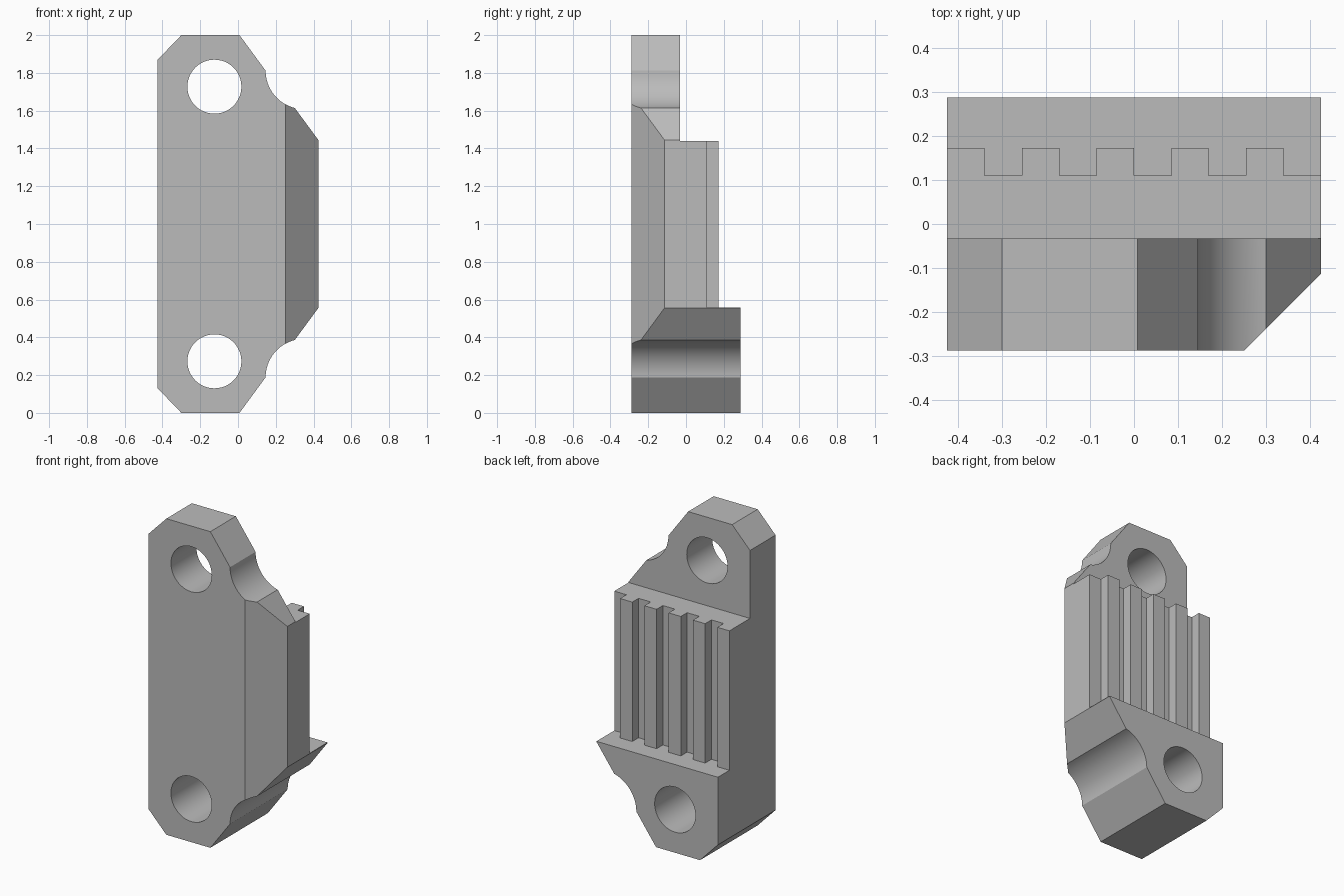
import bpy, bmesh, math
from mathutils import Vector

cube = bpy.data.objects.get("Cube")
if cube:
    bpy.data.objects.remove(cube, do_unlink=True)

HALF_X, HALF_Y = 0.425, 0.288
SHELF, LEDGE = 0.558, 1.44          # heights of the two steps on the back
RIB_Y, GROOVE_Y, LUG_Y = 0.173, 0.11, -0.033
PITCH = 2 * HALF_X / 10

grey = bpy.data.materials.new("plain grey")
grey.use_nodes = True
colour = (0.5, 0.5, 0.5, 1)
grey.diffuse_color = colour
grey.node_tree.nodes["Principled BSDF"].inputs["Base Color"].default_value = colour


def make_object(name, bm):
    bmesh.ops.recalc_face_normals(bm, faces=bm.faces[:])
    mesh = bpy.data.meshes.new(name)
    bm.to_mesh(mesh)
    bm.free()
    obj = bpy.data.objects.new(name, mesh)
    bpy.context.collection.objects.link(obj)
    mesh.materials.append(grey)
    return obj


def prism(name, outline, y0, y1):
    """Extrude an x-z outline from y0 to y1."""
    bm = bmesh.new()
    face = bm.faces.new([bm.verts.new((x, y0, z)) for x, z in outline])
    out = bmesh.ops.extrude_face_region(bm, geom=[face])
    moved = [v for v in out["geom"] if isinstance(v, bmesh.types.BMVert)]
    bmesh.ops.translate(bm, verts=moved, vec=(0, y1 - y0, 0))
    return make_object(name, bm)


def box(name, x0, x1, y0, z0, z1):
    return prism(name, [(x0, z0), (x1, z0), (x1, z1), (x0, z1)], y0, 1)


def circle(cx, cz, r, start, end, steps):
    angles = [math.radians(start + (end - start) * i / steps) for i in range(steps + 1)]
    return [(cx + r * math.cos(a), cz + r * math.sin(a)) for a in angles]


def cut(target, cutter):
    cutter.hide_render = True
    mod = target.modifiers.new("cut", "BOOLEAN")
    mod.operation = "DIFFERENCE"
    mod.solver = "EXACT"
    mod.object = cutter
    bpy.ops.object.select_all(action="DESELECT")
    bpy.context.view_layer.objects.active = target
    target.select_set(True)
    bpy.ops.object.modifier_apply(modifier=mod.name)
    bpy.data.objects.remove(cutter, do_unlink=True)


# Plate outline: lower half with its round side notch, mirrored upward
lower = [(-HALF_X, 0.13), (-0.3, 0), (0.008, 0)]
lower += circle(0.35, 0.188, 0.204, 180, 104, 16)
lower += [(HALF_X, 0.555)]
outline = lower + [(x, 2 - z) for x, z in reversed(lower)]
body = prism("ribbed_bracket", outline, -HALF_Y, HALF_Y)

# Long bevel along the front left edge
bm = bmesh.new()
bm.from_mesh(body.data)
out = bmesh.ops.bisect_plane(
    bm, geom=bm.verts[:] + bm.edges[:] + bm.faces[:],
    plane_co=Vector((0.251, -HALF_Y, 0)), plane_no=Vector((1, -1, 0)), clear_outer=True)
rim = [e for e in out["geom_cut"] if isinstance(e, bmesh.types.BMEdge)]
bmesh.ops.holes_fill(bm, edges=rim, sides=0)
bmesh.ops.recalc_face_normals(bm, faces=bm.faces[:])
bm.to_mesh(body.data)
bm.free()

# Stepped back: thin upper lug and recessed middle
cut(body, box("lug_cutter", -1, 1, LUG_Y, LEDGE, 3))
cut(body, box("recess_cutter", -1, 1, RIB_Y, SHELF, 3))

# Vertical grooves between the ribs
for i in range(5):
    x0 = -HALF_X + (2 * i + 1) * PITCH
    x1 = x0 + PITCH if i < 4 else 1
    cut(body, box("groove_cutter", x0, x1, GROOVE_Y, SHELF, 3))

# Bolt holes
for z in (0.273, 1.727):
    cut(body, prism("hole_cutter", circle(-0.125, z, 0.143, 0, 360, 48)[:-1], -1, 1))

bpy.ops.object.select_all(action="DESELECT")
body.select_set(True)
bpy.context.view_layer.objects.active = body
bpy.ops.object.shade_smooth_by_angle(angle=math.radians(20))
